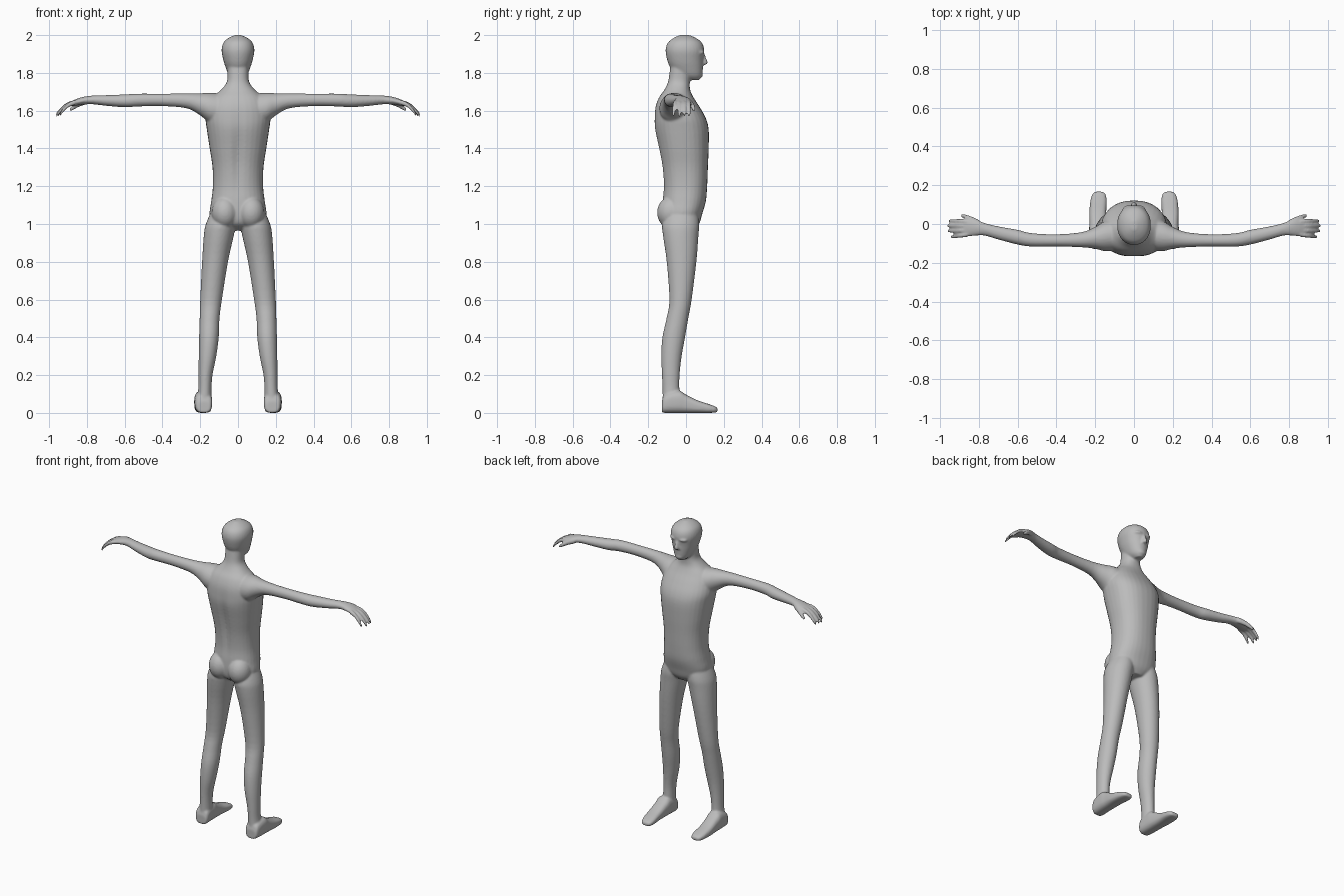
import bpy, bmesh, math
from mathutils import Vector, Matrix

bm = bmesh.new()
SEG = 32
# For each loft axis: which coordinates hold (a, b, t)
ORDER = {"z": (0, 1, 2), "x": (1, 2, 0), "y": (0, 2, 1)}


def catmull(p0, p1, p2, p3, u):
    return [0.5 * (2 * b + (c - a) * u + (2 * a - 5 * b + 4 * c - d) * u * u
                   + (3 * b - a - 3 * c + d) * u ** 3)
            for a, b, c, d in zip(p0, p1, p2, p3)]


def loft(axis, sections, power=2.0, mirror=True, groove=0.0, steps=4):
    """Sections are (t, a_min, a_max, b_min, b_max) along the axis."""
    pts = [sections[0]] + list(sections) + [sections[-1]]
    rows = []
    for i in range(len(sections) - 1):
        rows += [catmull(*pts[i:i + 4], k / steps) for k in range(steps)]
    rows.append(sections[-1])
    ia, ib, it = ORDER[axis]
    for side in ((1, -1) if mirror else (1,)):
        rings = []
        for t, a0, a1, b0, b1 in rows:
            ring = []
            for k in range(SEG):
                ang = 2 * math.pi * k / SEG
                c, s = math.cos(ang), math.sin(ang)
                co = [0.0, 0.0, 0.0]
                co[ia] = (a0 + a1) / 2 + (a1 - a0) / 2 * math.copysign(abs(c) ** (2 / power), c)
                co[ib] = (b0 + b1) / 2 + (b1 - b0) / 2 * math.copysign(abs(s) ** (2 / power), s)
                co[it] = t
                if groove and s < 0:  # hollow along the spine
                    co[1] += groove * math.exp(-(co[0] / 0.025) ** 2) * math.exp(-((t - 1.36) / 0.17) ** 2)
                co[0] *= side
                ring.append(bm.verts.new(co))
            rings.append(ring)
        faces = [bm.faces.new((r[k], r[(k + 1) % SEG], q[(k + 1) % SEG], q[k]))
                 for r, q in zip(rings, rings[1:]) for k in range(SEG)]
        faces += [bm.faces.new(rings[0]), bm.faces.new(rings[-1])]
        bmesh.ops.recalc_face_normals(bm, faces=faces)


def blob(center, radii, mirror=True):
    for side in ((1, -1) if mirror else (1,)):
        m = Matrix.Translation((center[0] * side, center[1], center[2])) @ Matrix.Diagonal((*radii, 1))
        bmesh.ops.create_uvsphere(bm, u_segments=24, v_segments=16, radius=1, matrix=m)


def tube(points):
    """Finger running outward; points are (x, y, z, radius)."""
    loft("x", [(x, y - r, y + r, z - r * 1.15, z + r * 1.15) for x, y, z, r in points])


# Torso and neck
loft("z", [(z, -w, w, y0, y1) for z, w, y0, y1 in [
    (0.965, 0.05, -0.06, 0.045), (1.0, 0.125, -0.11, 0.07), (1.05, 0.15, -0.125, 0.085),
    (1.12, 0.142, -0.125, 0.105), (1.2, 0.133, -0.12, 0.112), (1.3, 0.135, -0.128, 0.116),
    (1.4, 0.15, -0.146, 0.12), (1.5, 0.165, -0.166, 0.12), (1.56, 0.172, -0.168, 0.105),
    (1.62, 0.162, -0.162, 0.072), (1.67, 0.135, -0.143, 0.04), (1.71, 0.09, -0.115, 0.022),
    (1.75, 0.06, -0.096, 0.02), (1.8, 0.055, -0.087, 0.022), (1.86, 0.055, -0.08, 0.02)]],
    power=2.3, mirror=False, groove=0.014)

# Head
loft("z", [(z, -w, w, y0, y1) for z, w, y0, y1 in [
    (1.762, 0.022, 0.0, 0.07), (1.785, 0.047, -0.05, 0.085), (1.83, 0.066, -0.084, 0.09),
    (1.87, 0.078, -0.1, 0.092), (1.92, 0.087, -0.108, 0.097), (1.96, 0.077, -0.096, 0.084),
    (1.985, 0.05, -0.065, 0.052), (2.001, 0.014, -0.03, 0.015)]], power=2.15, mirror=False)
# Nose, brow and chin
loft("z", [(1.843, -0.017, 0.017, 0.07, 0.108), (1.857, -0.015, 0.015, 0.07, 0.115),
           (1.9, -0.009, 0.009, 0.07, 0.098)], mirror=False)
blob((0.028, 0.079, 1.908), (0.032, 0.019, 0.011))
blob((0, 0.066, 1.79), (0.03, 0.024, 0.02), mirror=False)

# Buttocks
blob((0.07, -0.078, 1.06), (0.07, 0.075, 0.085))

# Legs
loft("z", [(1.07, 0.02, 0.14, -0.1, 0.06), (1.0, 0.012, 0.17, -0.125, 0.07),
           (0.94, 0.022, 0.181, -0.122, 0.066), (0.8, 0.053, 0.19, -0.102, 0.055),
           (0.6, 0.085, 0.2, -0.088, 0.03), (0.5, 0.098, 0.203, -0.103, 0.012),
           (0.4, 0.102, 0.206, -0.125, -0.005), (0.3, 0.115, 0.208, -0.131, -0.023),
           (0.2, 0.135, 0.209, -0.127, -0.034), (0.12, 0.14, 0.211, -0.124, -0.035),
           (0.04, 0.138, 0.222, -0.124, -0.03)])

# Feet
loft("y", [(-0.128, 0.148, 0.214, 0.003, 0.06), (-0.11, 0.137, 0.227, 0, 0.1),
           (-0.04, 0.137, 0.232, 0, 0.118), (0.0, 0.14, 0.23, 0, 0.097),
           (0.06, 0.143, 0.23, 0, 0.067), (0.12, 0.141, 0.225, 0, 0.047),
           (0.155, 0.147, 0.214, 0.002, 0.034), (0.167, 0.163, 0.2, 0.006, 0.024)], power=2.8)

# Arms and palms
loft("x", [(0.08, -0.14, 0.035, 1.51, 1.69), (0.15, -0.14, 0.015, 1.535, 1.694),
           (0.2, -0.128, -0.015, 1.575, 1.692), (0.27, -0.12, -0.042, 1.612, 1.691),
           (0.4, -0.116, -0.053, 1.624, 1.69), (0.53, -0.116, -0.047, 1.622, 1.69),
           (0.6, -0.106, -0.03, 1.618, 1.686), (0.7, -0.08, -0.012, 1.626, 1.682),
           (0.77, -0.06, 0.005, 1.634, 1.68), (0.82, -0.061, 0.026, 1.632, 1.673),
           (0.86, -0.064, 0.026, 1.627, 1.66), (0.885, -0.058, 0.02, 1.624, 1.647)])

# Four fingers and thumb
for y, end, tip in [(0.014, 0.955, 0.016), (-0.01, 0.965, -0.008),
                    (-0.033, 0.96, -0.036), (-0.055, 0.945, -0.066)]:
    d = end - 0.86
    tube([(0.86, y, 1.644, 0.012), (0.86 + d * 0.4, y + (tip - y) * 0.4, 1.632, 0.0115),
          (0.86 + d * 0.75, y + (tip - y) * 0.75, 1.605, 0.0105), (end, tip, 1.575, 0.008)])
tube([(0.8, 0.008, 1.65, 0.014), (0.84, 0.026, 1.636, 0.0135),
      (0.87, 0.038, 1.618, 0.0115), (0.893, 0.042, 1.603, 0.008)])

mesh = bpy.data.meshes.new("body")
bm.to_mesh(mesh)
bm.free()
body = bpy.data.objects.new("body", mesh)
bpy.context.collection.objects.link(body)
bpy.context.view_layer.objects.active = body
body.select_set(True)

# Fuse the parts into one skin and soften the joins
remesh = body.modifiers.new("fuse", "REMESH")
remesh.mode = "VOXEL"
remesh.voxel_size = 0.006
soften = body.modifiers.new("soften", "SMOOTH")
soften.factor = 0.5
soften.iterations = 5
bpy.ops.object.convert(target="MESH")
bpy.ops.object.shade_smooth()

# Skin colour
grey = bpy.data.materials.new("plain grey")
grey.diffuse_color = (0.5, 0.5, 0.5, 1)
body.data.materials.clear()
body.data.materials.append(grey)
